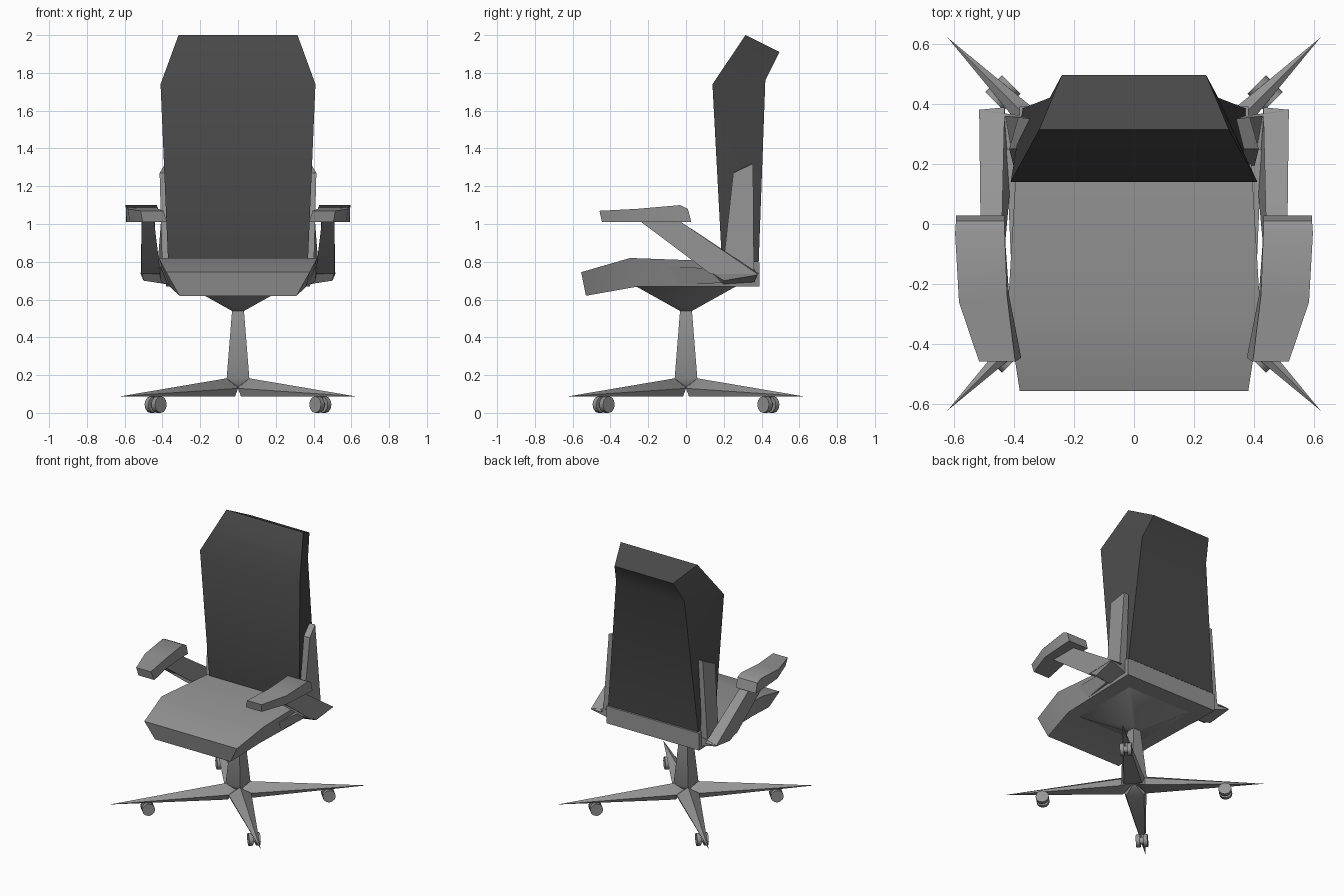
import bpy, bmesh, math
from mathutils import Matrix, Vector

if "Cube" in bpy.data.objects:
    bpy.data.objects.remove(bpy.data.objects["Cube"])


def material(name, v):
    m = bpy.data.materials.new(name)
    m.diffuse_color = (v, v, v, 1)
    m.use_nodes = True
    m.node_tree.nodes["Principled BSDF"].inputs["Base Color"].default_value = m.diffuse_color
    return m


GREY = material("mid_grey", 0.3)
DARK = material("dark_fabric", 0.065)


def finish(name, bm, mirror=(), mat=GREY):
    bmesh.ops.recalc_face_normals(bm, faces=bm.faces)
    me = bpy.data.meshes.new(name)
    bm.to_mesh(me)
    bm.free()
    me.shade_smooth()
    me.set_sharp_from_angle(angle=math.radians(42))
    me.materials.append(mat)
    ob = bpy.data.objects.new(name, me)
    bpy.context.collection.objects.link(ob)
    if mirror:
        m = ob.modifiers.new("Mirror", 'MIRROR')
        m.use_axis = ['x' in mirror, 'y' in mirror, False]
        m.use_mirror_merge = False
    return ob


def loft(name, rings, mirror=(), mat=GREY):
    """Skin a run of equal-length rings and cap both ends."""
    bm = bmesh.new()
    rows = [[bm.verts.new(p) for p in r] for r in rings]
    n = len(rows[0])
    for a, b in zip(rows, rows[1:]):
        for i in range(n):
            j = (i + 1) % n
            bm.faces.new((a[i], a[j], b[j], b[i]))
    bm.faces.new(rows[0][::-1])
    bm.faces.new(rows[-1])
    return finish(name, bm, mirror, mat)


def slab(name, rows, mat=GREY):
    """Symmetric loft; each row is two (half width, y, z) edges."""
    return loft(name, [[(-a[0], *a[1:]), a, b, (-b[0], *b[1:])] for a, b in rows], mat=mat)


def square(h, z):
    return [(-h, -h, z), (h, -h, z), (h, h, z), (-h, h, z)]


# Seat cushion
slab("seat", [
    ((0.38, -0.555, 0.745), (0.31, -0.53, 0.62)),
    ((0.42, -0.295, 0.82), (0.36, -0.26, 0.668)),
    ((0.38, 0.39, 0.795), (0.38, 0.39, 0.668))])

# Backrest
slab("backrest", [
    ((0.37, 0.19, 0.80), (0.37, 0.385, 0.80)),
    ((0.41, 0.14, 1.74), (0.28, 0.42, 1.76)),
    ((0.315, 0.315, 2.0), (0.24, 0.495, 1.91))], DARK)

# Uprights beside the backrest
loft("back_upright", [
    [(0.36, 0.19, 0.72), (0.40, 0.19, 0.72), (0.43, 0.36, 0.72), (0.37, 0.36, 0.72)],
    [(0.365, 0.25, 1.27), (0.415, 0.25, 1.27), (0.385, 0.355, 1.32), (0.34, 0.35, 1.32)]], 'x')

# Slanted struts carrying the armrests
loft("arm_strut", [
    [(0.41, 0.14, 0.735), (0.51, 0.13, 0.735), (0.515, 0.38, 0.735), (0.43, 0.388, 0.735)],
    [(0.445, -0.25, 1.02), (0.51, -0.25, 1.02), (0.51, -0.04, 1.02), (0.44, -0.04, 1.02)]], 'x')

# Elbows joining strut, upright and seat
loft("arm_elbow", [
    [(0.37, 0.17, 0.76), (0.37, 0.36, 0.76), (0.37, 0.36, 0.69), (0.37, 0.20, 0.68)],
    [(0.508, 0.14, 0.738), (0.513, 0.379, 0.737), (0.513, 0.379, 0.73), (0.50, 0.20, 0.70)]], 'x')

# Brackets along the seat sides
loft("seat_bracket", [
    [(0.36, -0.10, 0.775), (0.41, -0.10, 0.775), (0.372, -0.03, 0.68), (0.35, -0.03, 0.68)],
    [(0.37, 0.25, 0.76), (0.425, 0.25, 0.76), (0.41, 0.25, 0.69), (0.36, 0.25, 0.69)]], 'x')

# Armrest pads: ring is inner bottom, outer bottom, outer top, inner top
loft("armrest", [
    [(0.375, -0.445, 1.01), (0.505, -0.445, 1.01), (0.515, -0.458, 1.07), (0.395, -0.458, 1.07)],
    [(0.415, -0.24, 1.01), (0.575, -0.25, 1.01), (0.582, -0.26, 1.08), (0.422, -0.24, 1.08)],
    [(0.43, -0.03, 1.01), (0.59, -0.03, 1.01), (0.595, -0.03, 1.10), (0.43, -0.03, 1.10)],
    [(0.43, 0.028, 1.01), (0.592, 0.028, 1.01), (0.592, 0.01, 1.08), (0.43, 0.01, 1.08)]], 'x')

# Mount under the seat and centre column
loft("seat_mount", [square(0.265, 0.67), square(0.032, 0.54)])
loft("column", [square(0.03, 0.56), square(0.06, 0.183), square(0.02, 0.13)])

# Four pointed legs on the diagonals
bm = bmesh.new()
for p in [(0.06, 0.06, 0.183), (0, 0.11, 0.13), (0.11, 0, 0.13), (0, 0, 0.14),
          (0.015, 0.10, 0.088), (0.10, 0.015, 0.088), (0.62, 0.62, 0.088)]:
    bm.verts.new(p)
hull = bmesh.ops.convex_hull(bm, input=bm.verts)
loose = set(hull["geom_interior"]) | set(hull["geom_unused"])
bmesh.ops.delete(bm, geom=[v for v in loose if isinstance(v, bmesh.types.BMVert)], context='VERTS')
finish("base_leg", bm, 'xy')

# Twin-wheel casters turned square to each leg
axis = Vector((-1, 1, 0)).normalized()
turn = axis.to_track_quat('Z', 'Y').to_matrix().to_4x4()
hub = Vector((0.436, 0.436, 0.044))
bm = bmesh.new()
for radius, depth, offset in [(0.044, 0.028, -0.025), (0.044, 0.028, 0.025), (0.024, 0.04, 0)]:
    bmesh.ops.create_cone(bm, cap_ends=True, segments=12, radius1=radius, radius2=radius,
                          depth=depth, matrix=Matrix.Translation(hub + axis * offset) @ turn)
bmesh.ops.create_cone(bm, cap_ends=True, segments=6, radius1=0.014, radius2=0.014, depth=0.07,
                      matrix=Matrix.Translation((0.436, 0.436, 0.075)))
finish("caster", bm, 'xy')
